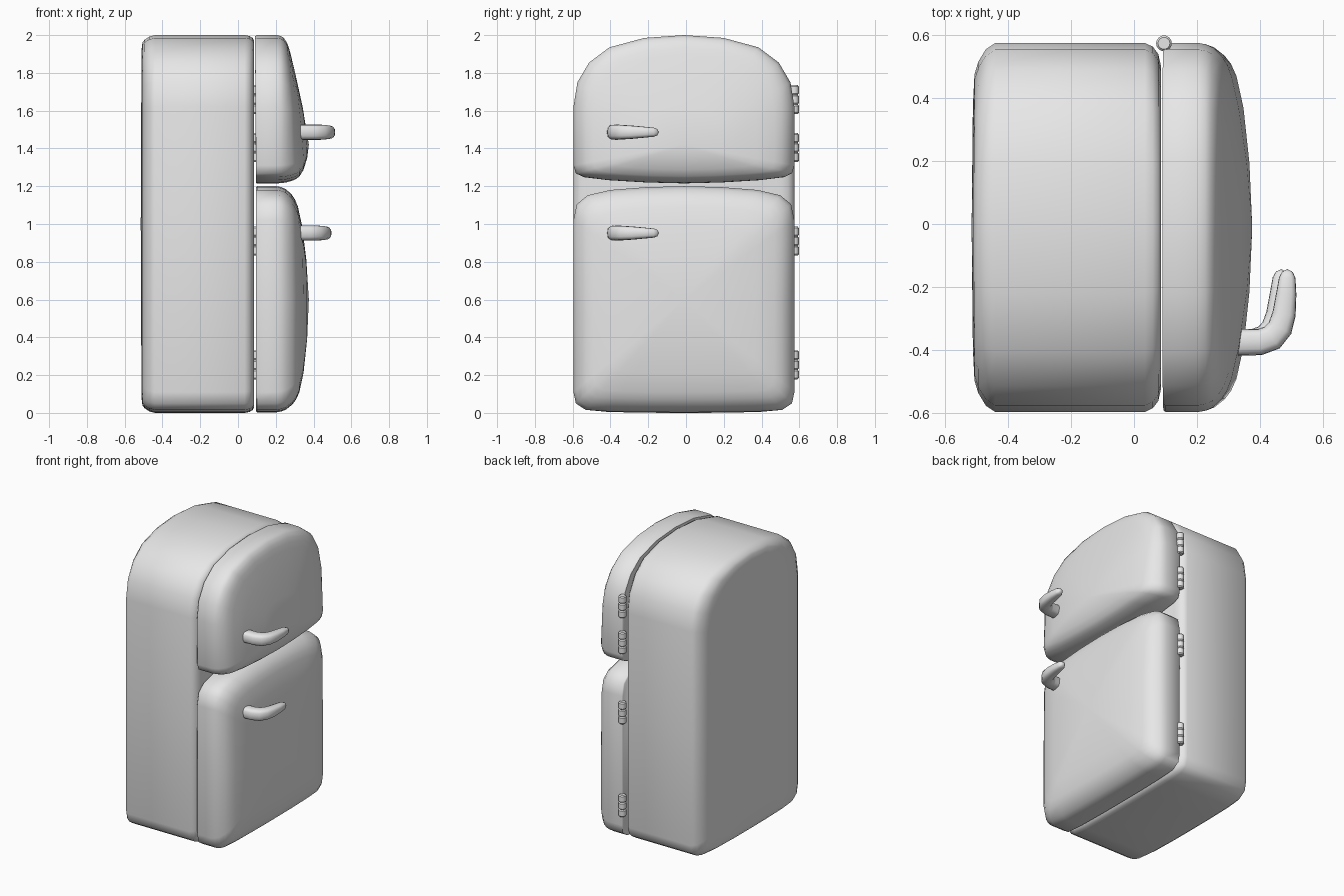
import bpy, bmesh, math
from mathutils import Vector

cube = bpy.data.objects.get("Cube")
if cube:
    bpy.data.objects.remove(cube, do_unlink=True)

CY = -0.011          # centre of the cabinet across its width
HW = 0.585           # half width

enamel = bpy.data.materials.new("light_grey_enamel")
enamel.use_nodes = True
GREY = (0.8, 0.8, 0.8, 1)
enamel.diffuse_color = GREY
enamel.node_tree.nodes["Principled BSDF"].inputs["Base Color"].default_value = GREY


def loft(name, rings, start_tip=None, end_tip=None, angle=50):
    """Skin a list of equal closed rings; ends close to a tip point or a flat cap."""
    bm = bmesh.new()
    loops = [[bm.verts.new(p) for p in ring] for ring in rings]
    n = len(loops[0])
    for a, b in zip(loops, loops[1:]):
        for i in range(n):
            j = (i + 1) % n
            bm.faces.new((a[i], a[j], b[j], b[i]))
    for loop, tip in ((loops[0], start_tip), (loops[-1], end_tip)):
        if tip is None:
            bm.faces.new(loop)
        else:
            t = bm.verts.new(tip)
            for i in range(n):
                bm.faces.new((loop[i], loop[(i + 1) % n], t))
    bmesh.ops.recalc_face_normals(bm, faces=bm.faces)
    me = bpy.data.meshes.new(name)
    bm.to_mesh(me)
    bm.free()
    me.materials.append(enamel)
    ob = bpy.data.objects.new(name, me)
    bpy.context.collection.objects.link(ob)
    bpy.ops.object.select_all(action='DESELECT')
    ob.select_set(True)
    bpy.context.view_layer.objects.active = ob
    bpy.ops.object.shade_smooth_by_angle(angle=math.radians(angle))
    return ob


def mirrored(half):
    """Half outline (first and last points on the centre line) to a full closed one."""
    return half + [(-y, z) for y, z in reversed(half[1:-1])]


# Outline pieces as (half width, height)
crown = [(0, 2), (.21, 1.985), (.395, 1.935), (.502, 1.855), (.564, 1.75), (HW, 1.62)]
foot = [(HW, .11), (.572, .05), (.52, .016), (.4, .005), (.2, .001), (0, 0)]
door_foot = [(HW, .11), (.572, .05), (.52, .016), (.4, .008), (.2, .004), (0, .003)]
shoulder = [(0, 1.2), (.2, 1.195), (.39, 1.18), (.51, 1.152), (.567, 1.105), (HW, 1.02)]
chin = [(HW, 1.31), (.572, 1.268), (.53, 1.248), (.4, 1.232), (.2, 1.22), (0, 1.215)]

# Cabinet: the outline swept front to back, edges rolled over
cabinet_outline = mirrored(crown + [(HW, .9)] + foot)
rolls = [(-.511, .2), (-.506, .1), (-.494, .06), (-.47, .02), (-.44, 0),
         (.035, 0), (.06, .012), (.077, .035), (.085, .07)]
rings = []
for x, inset in rolls:
    sy, sz = 1 - inset / HW, 1 - inset * .4
    rings.append([(x, CY + y * sy, 1 + (z - 1) * sz) for y, z in cabinet_outline])
loft("cabinet", rings, start_tip=(-.515, CY, 1))

# Doors: rings shrinking towards the middle while doming outwards
dome = [(.095, .99), (.1, 1), (.205, 1), (.23, .992), (.255, .975), (.288, .93),
        (.308, .885), (.325, .82), (.347, .65), (.366, .35)]


def door(name, half, mid, tilt):
    rings = []
    for x, s in dome:
        ring = []
        for y, z in mirrored(half):
            height = mid + (z - mid) * s
            lean = tilt * max(0, height - mid) * (1 - s ** 8)
            ring.append((x - lean, CY + y * s, height))
        rings.append(ring)
    loft(name, rings, end_tip=(.375, CY, mid))


door("freezer_door", crown + chin, 1.42, .12)
door("main_door", shoulder + [(HW, .6)] + door_foot, .6, .02)

# Handles: a tapering hook swept along a bent path (x, y, half width, half height)
hook = [(.29, -.377, .042, .04), (.40, -.374, .042, .04), (.438, -.36, .042, .04),
        (.463, -.33, .04, .038), (.476, -.285, .037, .035), (.483, -.22, .032, .029),
        (.486, -.17, .026, .024), (.487, -.152, .017, .017)]


def handle(name, dx, z0):
    rings = []
    for i, (x, y, w, h) in enumerate(hook):
        a, b = hook[max(i - 1, 0)], hook[min(i + 1, len(hook) - 1)]
        along = Vector((b[0] - a[0], b[1] - a[1])).normalized()
        ring = []
        for k in range(16):
            t = math.tau * k / 16
            c, s = math.cos(t), math.sin(t)
            u = math.copysign(abs(c) ** .7, c) * w
            v = math.copysign(abs(s) ** .7, s) * h
            ring.append((x + dx - along.y * u, y + along.x * u, z0 + v))
        rings.append(ring)
    loft(name, rings, end_tip=(hook[-1][0] + dx, -.143, z0))


handle("freezer_handle", 0, 1.486)
handle("main_handle", -.02, .952)

# Hinges: three rounded knuckles stacked on a pin
R, KNUCKLE = .025, .051
knuckle = [(0, .019), (.007, R), (.044, R), (.051, .019)]


def hinge(name, bottom):
    rings = []
    for k in range(3):
        for dz, r in knuckle[(1 if k else 0):]:
            z = bottom + k * KNUCKLE + dz
            rings.append([(.095 + r * math.cos(math.tau * i / 14),
                           .573 + r * math.sin(math.tau * i / 14), z) for i in range(14)])
    loft(name, rings, angle=30)


for name, bottom in (("freezer_hinge_upper", 1.582), ("freezer_hinge_lower", 1.328),
                     ("main_hinge_upper", .833), ("main_hinge_lower", .178)):
    hinge(name, bottom)
